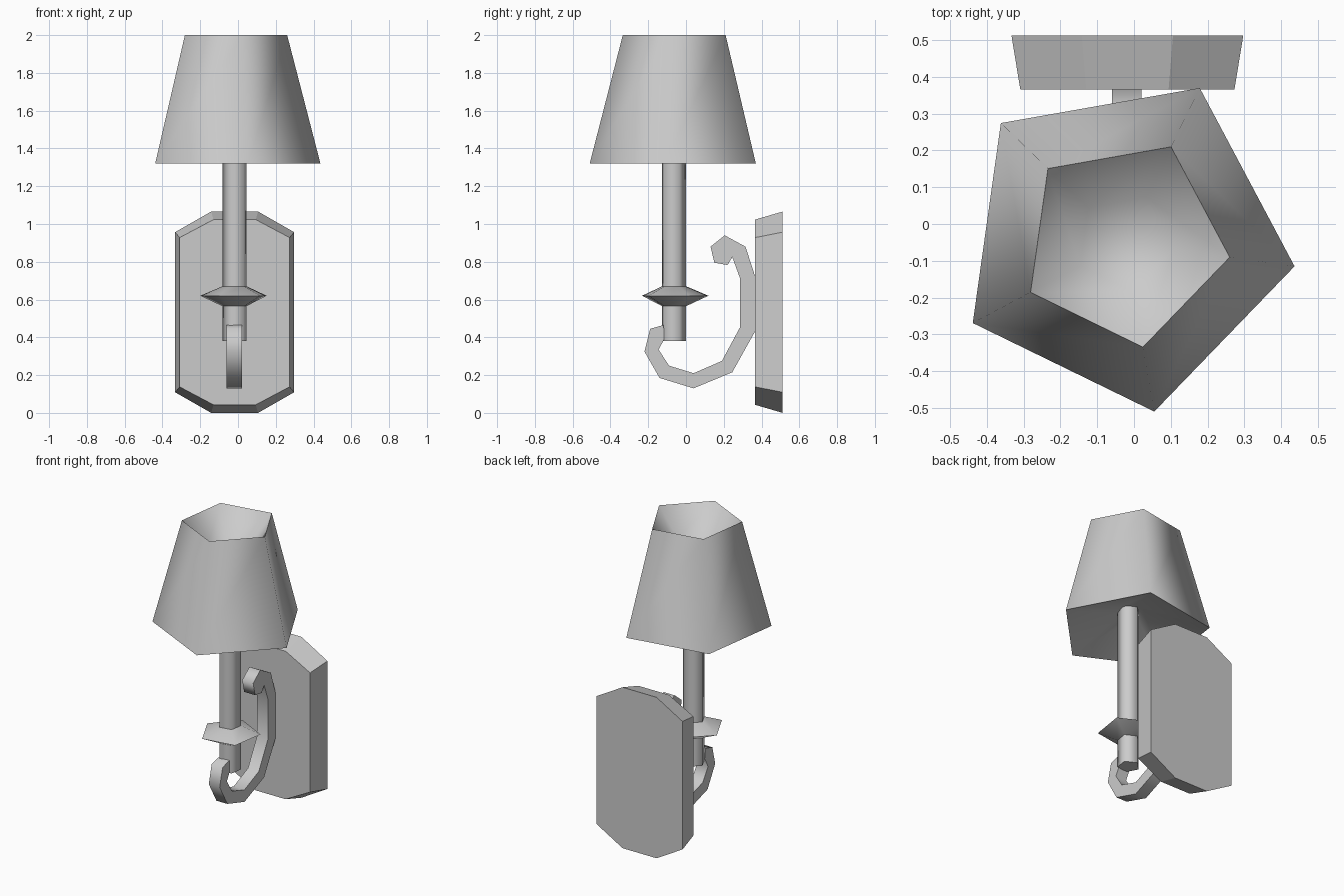
import bpy, bmesh
from math import radians, cos, sin, tau

if "Cube" in bpy.data.objects:
    bpy.data.objects.remove(bpy.data.objects["Cube"], do_unlink=True)

grey = bpy.data.materials.new("plain_grey")
grey.use_nodes = True
grey.diffuse_color = (0.6, 0.6, 0.6, 1)
grey.node_tree.nodes["Principled BSDF"].inputs["Base Color"].default_value = (0.6, 0.6, 0.6, 1)


def finish(name, bm, smooth):
    bmesh.ops.recalc_face_normals(bm, faces=bm.faces[:])
    mesh = bpy.data.meshes.new(name)
    bm.to_mesh(mesh)
    bm.free()
    mesh.materials.append(grey)
    obj = bpy.data.objects.new(name, mesh)
    bpy.context.collection.objects.link(obj)
    if smooth:
        bpy.ops.object.select_all(action="DESELECT")
        obj.select_set(True)
        bpy.context.view_layer.objects.active = obj
        bpy.ops.object.shade_smooth_by_angle(angle=radians(75))
    return obj


def loft(name, rings, smooth=True):
    """Skin a closed solid through rings of 3D points, capping both ends."""
    bm = bmesh.new()
    loops = [[bm.verts.new(p) for p in ring] for ring in rings]
    for a, b in zip(loops, loops[1:]):
        for i in range(len(a)):
            j = (i + 1) % len(a)
            bm.faces.new((a[i], a[j], b[j], b[i]))
    bm.faces.new(loops[0])
    bm.faces.new(loops[-1])
    return finish(name, bm, smooth)


def five_sided(name, centre, turn, profile):
    """Turn a (radius, height) profile into a five-sided solid."""
    cx, cy = centre
    angles = [radians(turn) + tau * i / 5 for i in range(5)]
    return loft(name, [[(cx + r * cos(a), cy + r * sin(a), z) for a in angles]
                       for r, z in profile])


# Lampshade with a recess in its top and its underside
five_sided("lampshade", (-0.026, -0.05), 64,
           [(0.07, 1.46), (0.467, 1.32), (0.289, 2.0), (0.136, 1.83)])

# Candle tube and drip tray
stem = (-0.015, -0.066)
five_sided("candle_tube", stem, 27, [(0.068, 0.38), (0.068, 1.47)])
five_sided("drip_tray", stem, 27, [(0.068, 0.565), (0.187, 0.62), (0.068, 0.67)])

# Scrolled arm, a side outline given thickness
outline = [(0.13, 0.88), (0.205, 0.94), (0.315, 0.88), (0.365, 0.725), (0.365, 0.43),
           (0.245, 0.215), (0.04, 0.13), (-0.14, 0.185), (-0.22, 0.325), (-0.19, 0.445),
           (-0.12, 0.465), (-0.11, 0.40), (-0.145, 0.335), (-0.09, 0.25), (0.04, 0.21),
           (0.19, 0.275), (0.287, 0.455), (0.287, 0.71), (0.245, 0.825), (0.22, 0.783),
           (0.15, 0.795)]
loft("scroll_arm", [[(x, y, z) for y, z in outline] for x in (-0.06, 0.02)])


# Wall plate, an eight-sided slab narrowing towards the front
def plate_ring(y, half, inner, height, side):
    corners = [(half, side), (inner, height), (-inner, height), (-half, side)]
    corners += [(x, -z) for x, z in reversed(corners)]
    return [(x - 0.018, y, z + 0.533) for x, z in corners]


loft("wall_plate", [plate_ring(0.365, 0.291, 0.112, 0.49, 0.395),
                    plate_ring(0.512, 0.315, 0.124, 0.533, 0.424)], smooth=False)
